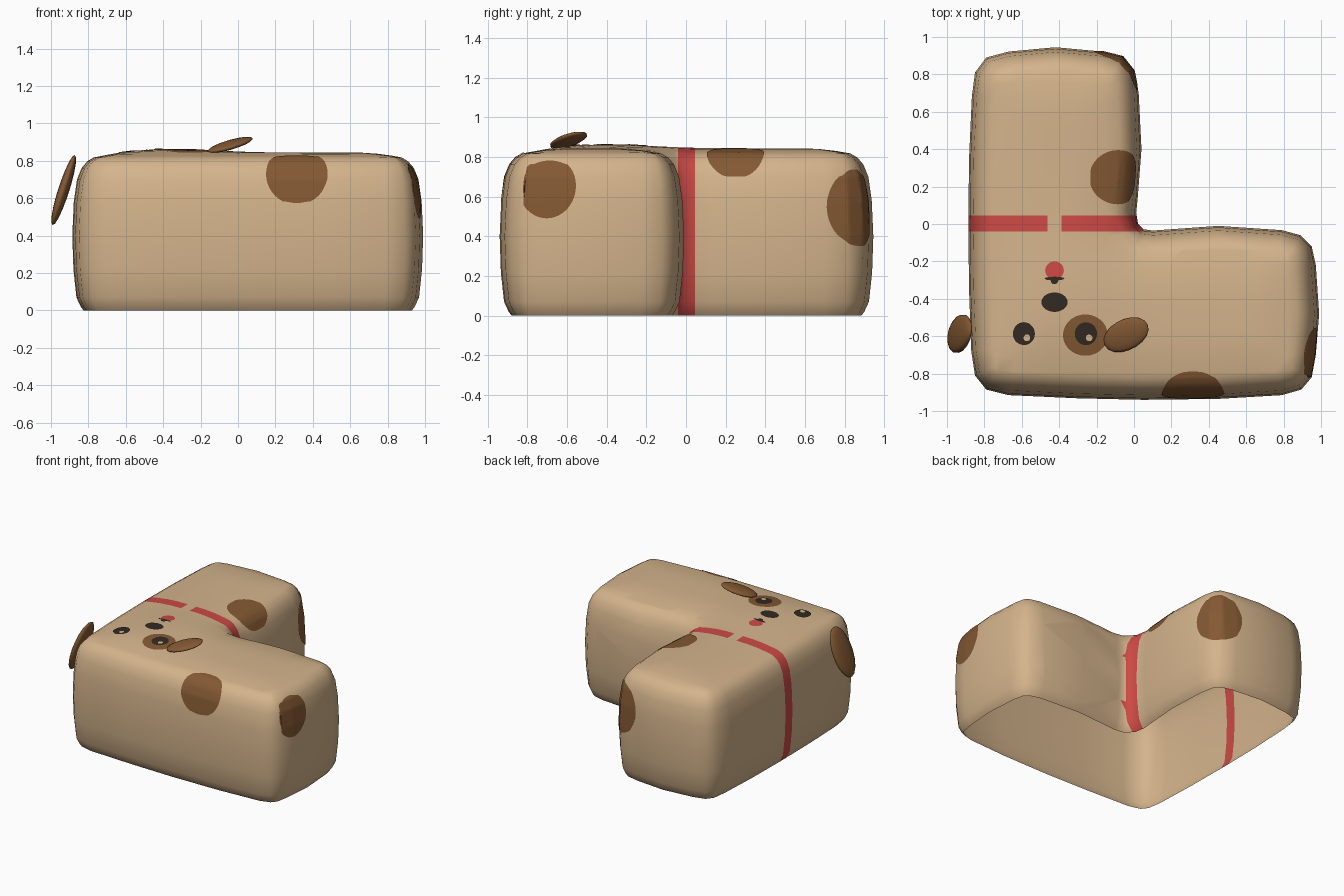
import bpy, bmesh, math
from mathutils import Vector, Matrix
from mathutils.bvhtree import BVHTree
from mathutils.geometry import intersect_point_line

if "Cube" in bpy.data.objects:
    bpy.data.objects.remove(bpy.data.objects["Cube"])


def material(name, rgb):
    m = bpy.data.materials.new(name)
    m.diffuse_color = (*rgb, 1)
    m.use_nodes = True
    m.node_tree.nodes["Principled BSDF"].inputs["Base Color"].default_value = m.diffuse_color
    return m


TAN = material("tan", (0.66, 0.456, 0.262))
BROWN = material("brown", (0.23, 0.10, 0.033))
RED = material("red", (0.61, 0.068, 0.06))
DARK = material("dark", (0.033, 0.023, 0.016))


def finish(name, bm, mats):
    me = bpy.data.meshes.new(name)
    bm.to_mesh(me)
    for m in mats:
        me.materials.append(m)
    for p in me.polygons:
        p.use_smooth = True
    ob = bpy.data.objects.new(name, me)
    bpy.context.collection.objects.link(ob)
    return ob


# --- Body: puffy L-shaped shell, open underneath ---
outline = [Vector(p) for p in [
    (-0.87, -0.68), (-0.85, -0.81), (-0.79, -0.885), (-0.67, -0.915), (-0.3, -0.932),
    (0.05, -0.94), (0.45, -0.935), (0.79, -0.915), (0.895, -0.885), (0.95, -0.82),
    (0.972, -0.7), (0.99, -0.48), (0.972, -0.22), (0.95, -0.12), (0.89, -0.06),
    (0.79, -0.033), (0.45, -0.01), (0.1, -0.035), (0.05, -0.028), (0.022, 0.0),
    (0.012, 0.06), (0.02, 0.14), (0.04, 0.4), (0.025, 0.7), (0.0, 0.82),
    (-0.06, 0.895), (-0.17, 0.922), (-0.42, 0.945), (-0.67, 0.922), (-0.79, 0.89),
    (-0.85, 0.81), (-0.867, 0.68), (-0.882, 0.35), (-0.886, 0.0), (-0.882, -0.35)]]
profile = [(0.06, 0), (0.045, 0.02), (0.022, 0.07), (0.006, 0.22), (0, 0.4), (0.008, 0.58),
           (0.025, 0.7), (0.05, 0.762), (0.08, 0.797), (0.115, 0.818)]
TOP = profile[-1][1]


def inset_ring(d):
    ring, n = [], len(outline)
    for i, p in enumerate(outline):
        e1 = (p - outline[i - 1]).normalized()
        e2 = (outline[(i + 1) % n] - p).normalized()
        n1, n2 = Vector((-e1.y, e1.x)), Vector((-e2.y, e2.x))
        ring.append(p + (n1 + n2) * d / (1 + n1.dot(n2)))
    return ring


bm = bmesh.new()
rings = [[bm.verts.new((p.x, p.y, z)) for p in inset_ring(d)] for d, z in profile]
n = len(outline)
for a, b in zip(rings, rings[1:]):
    for i in range(n):
        j = (i + 1) % n
        bm.faces.new((a[i], a[j], b[j], b[i]))
bm.faces.new(rings[-1])


def cut(co, no, top_only):
    faces = [f for f in bm.faces if not top_only or all(v.co.z > TOP - 1e-4 for v in f.verts)]
    geom = set(faces)
    for f in faces:
        geom.update(f.edges)
        geom.update(f.verts)
    bmesh.ops.bisect_plane(bm, geom=list(geom), plane_co=co, plane_no=no, dist=1e-5)


# Cuts for the collar, then a grid on the top so it can be crowned
Y0, Y1, GAP, GX = -0.04, 0.045, 0.037, -0.425
for y in (Y0, Y1):
    cut((0, y, 0), (0, 1, 0), False)
for x in [GX - GAP, GX + GAP] + [-0.72 + 0.0813 * i for i in range(20)]:
    cut((x, 0, 0), (1, 0, 0), True)
for y in [-0.79 + 0.0813 * i for i in range(20)]:
    cut((0, y, 0), (0, 1, 0), True)

rim = [Vector((p.x, p.y, 0)) for p in inset_ring(profile[-1][0])]
for v in bm.verts:
    if v.co.z > TOP - 1e-4:
        q = Vector((v.co.x, v.co.y, 0))
        dist = 9
        for i in range(n):
            c, t = intersect_point_line(q, rim[i - 1], rim[i])
            c = rim[i - 1].lerp(rim[i], min(1, max(0, t)))
            dist = min(dist, (q - c).length)
        t = min(1, dist / 0.25)
        g = math.exp(-((q.x + 0.33) ** 2 + (q.y + 0.38) ** 2) / 0.09)
        v.co.z = TOP + (0.026 + 0.019 * g) * (1 - (1 - t) ** 2)

# Collar: red faces between the two cuts, with a gap on top
for f in bm.faces:
    c = f.calc_center_median()
    gap = c.z > 0.8 and abs(c.x - GX) < GAP
    f.material_index = int(Y0 < c.y < Y1 and c.x < 0.07 and not gap)
bm.normal_update()
surface = BVHTree.FromBMesh(bm)
finish("body", bm, [TAN, RED])
bm.free()


# --- Painted patches: elliptical sheets draped on the body ---
def patch(name, centre, normal, rx, ry, mat, lift=0.004, rings=12, segs=40):
    nrm = Vector(normal).normalized()
    u = Vector((0, 0, 1)).cross(nrm)
    u = u.normalized() if u.length > 1e-3 else Vector((1, 0, 0))
    w = nrm.cross(u)

    def drape(r, a):
        p = Vector(centre) + u * (rx * r * math.cos(a)) + w * (ry * r * math.sin(a))
        co, no, _, _ = surface.find_nearest(p)
        return pm.verts.new(co + no * lift)

    pm = bmesh.new()
    mid = drape(0, 0)
    prev = None
    for k in range(1, rings + 1):
        ring = [drape(k / rings, 2 * math.pi * i / segs) for i in range(segs)]
        for i in range(segs):
            j = (i + 1) % segs
            if prev:
                pm.faces.new((prev[i], ring[i], ring[j], prev[j]))
            else:
                pm.faces.new((mid, ring[i], ring[j]))
        prev = ring
    finish(name, pm, [mat])
    pm.free()


patch("front_spot", (0.315, -0.91, 0.73), (0, -0.8, 0.6), 0.165, 0.19, BROWN)
patch("right_spot", (0.97, -0.705, 0.655), (1, 0, 0.12), 0.15, 0.165, BROWN)
patch("top_spot", (-0.085, 0.25, 0.82), (0.6, 0, 0.8), 0.145, 0.18, BROWN)
patch("back_spot", (-0.04, 0.875, 0.55), (0.65, 0.76, 0.05), 0.22, 0.2, BROWN)


# Face on the top
def face_patch(name, x, y, rx, ry, mat, lift):
    patch(name, (x, y, 0.86), (0, 0, 1), rx, ry, mat, lift, 5, 28)


face_patch("eye_patch", -0.26, -0.595, 0.12, 0.112, BROWN, 0.003)
for side, x in (("left", -0.59), ("right", -0.257)):
    face_patch(side + "_eye", x, -0.587, 0.06, 0.062, DARK, 0.005)
    face_patch(side + "_eye_glint", x + 0.017, -0.609, 0.018, 0.018, TAN, 0.007)
face_patch("nose", -0.425, -0.418, 0.07, 0.052, DARK, 0.004)
face_patch("tongue", -0.425, -0.248, 0.05, 0.048, RED, 0.003)
face_patch("mouth", -0.425, -0.292, 0.053, 0.01, DARK, 0.005)
face_patch("mouth_middle", -0.425, -0.302, 0.02, 0.02, DARK, 0.005)


# --- Ears: flattened ellipsoids given by long and wide half-axes ---
def ear(name, centre, long, wide, thick):
    long, wide = Vector(long), Vector(wide)
    t = long.cross(wide).normalized() * thick
    m = Matrix((wide, t, long)).transposed().to_4x4()
    m.translation = Vector(centre)
    em = bmesh.new()
    bmesh.ops.create_uvsphere(em, u_segments=14, v_segments=9, radius=1, matrix=m)
    bmesh.ops.recalc_face_normals(em, faces=em.faces)
    finish(name, em, [BROWN])
    em.free()


ear("left_ear", (-0.932, -0.587, 0.643), (0.06, 0.03, 0.187), (0.0, 0.1, -0.016), 0.03)
ear("right_ear", (-0.042, -0.592, 0.885), (0.115, 0.055, 0.037), (-0.035, 0.077, 0.006), 0.022)
